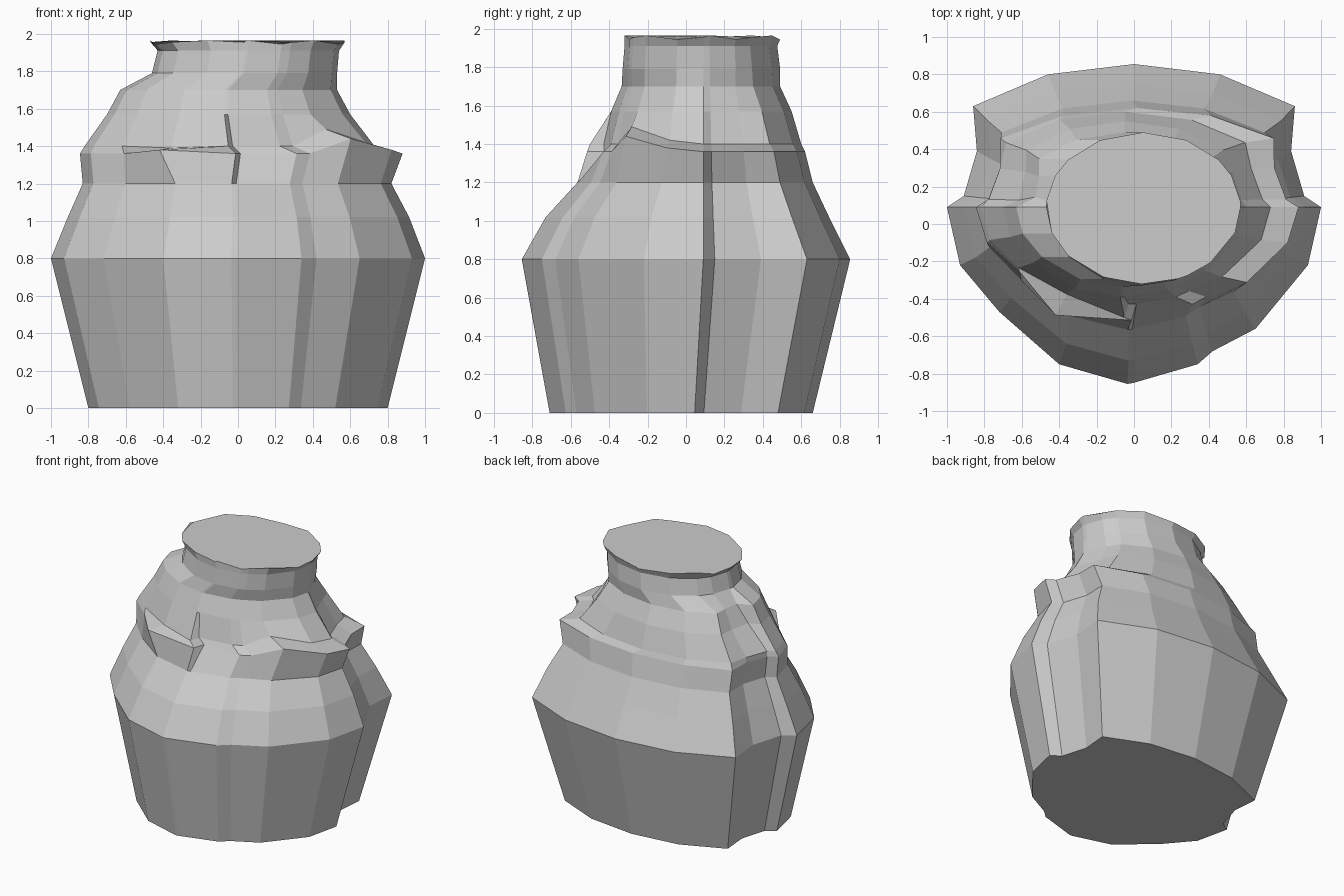
import bpy, bmesh, math

# Widest outline of the body, counter-clockwise from the front
OUT = [(-.035, -.855), (-.005, -.85), (.34, -.75), (.42, -.68), (.65, -.56),
       (.93, -.22), (1, .09), (.91, .15), (.84, .39), (.86, .63), (.46, .80),
       (0, .855), (-.46, .80), (-.86, .63), (-.84, .39), (-.91, .15),
       (-1, .09), (-.93, -.22), (-.72, -.47), (-.40, -.75)]

# Rings: z, left, right, front, back, roundness, centre y
RINGS = [(0, -.80, .80, -.71, .66, 0, .045),
         (.80, -1, 1, -.855, .855, 0, .09),
         (1.02, -.91, .915, -.73, .745, .03, .09),
         (1.20, -.83, .82, -.565, .66, .08, .09),
         (1.36, -.845, .88, -.49, .62, .15, .09),
         (1.40, -.82, .73, -.44, .60, .4, .09),
         (1.57, -.70, .60, -.39, .55, .6, .09),
         (1.70, -.63, .53, -.335, .49, .8, .09),
         (1.79, -.46, .53, -.33, .49, 1, .09),
         (1.91, -.43, .54, -.32, .475, 1, .09),
         (1.955, -.47, .57, -.32, .49, 1, .09)]

# Nudges (ring, column): slit in the chest, right ledge, left pocket, left layer edge
NUDGE = {(4, 0): (0, -.025, 0), (5, 0): (.02, -.06, 0),
         (4, 1): (0, .06, 0), (5, 1): (.02, .01, 0),
         (4, 4): (.02, 0, .08), (5, 4): (0, 0, .09),
         (4, 5): (0, 0, .02), (5, 5): (0, 0, .02),
         (4, 19): (-.09, -.06, .02), (5, 19): (0, .01, -.01),
         (6, 15): (.06, 0, 0), (6, 14): (.04, 0, 0),
         (7, 15): (.09, .02, 0), (7, 14): (.06, 0, 0)}


def ring_point(i, j):
    z, xl, xr, yf, yb, t, cy = RINGS[i]
    u, y = OUT[j]
    v = (y - .09) / (.765 if y > .09 else .945)
    r = math.hypot(u, v)
    s = 1 + t * (1 / r - 1)
    x = (xl + xr) / 2 + u * s * (xr - xl) / 2
    y = cy + v * s * ((yb - cy) if v > 0 else (cy - yf))
    d = NUDGE.get((i, j), (0, 0, 0))
    # uneven torn rim
    wob = .012 * math.sin(j * 2.1) if i == len(RINGS) - 1 else 0
    return (x + d[0], y + d[1], z + d[2] + wob)


# Solid body lofted through the rings, closed at the base and neck
bm = bmesh.new()
n = len(OUT)
loops = [[bm.verts.new(ring_point(i, j)) for j in range(n)] for i in range(len(RINGS))]
for a, b in zip(loops, loops[1:]):
    for j in range(n):
        k = (j + 1) % n
        bm.faces.new((a[j], a[k], b[k], b[j]))
bm.faces.new(loops[0][::-1])
bm.faces.new(loops[-1])
bmesh.ops.recalc_face_normals(bm, faces=bm.faces)
me = bpy.data.meshes.new("torso_body")
bm.to_mesh(me)
bm.free()
bpy.context.collection.objects.link(bpy.data.objects.new("torso_body", me))
